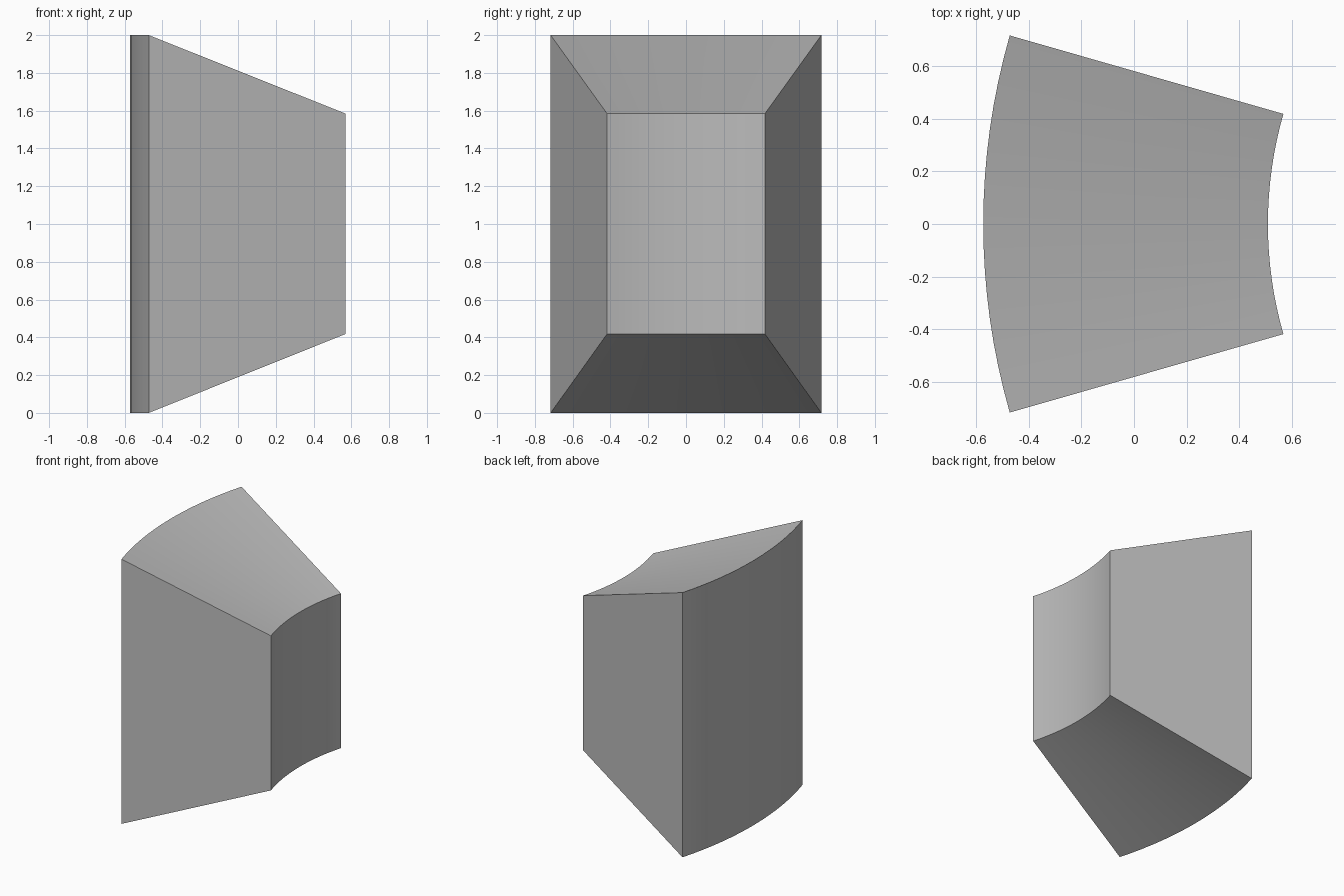
import bpy, bmesh
from math import radians
from mathutils import Matrix, Vector

cube = bpy.data.objects.get("Cube")
if cube:
    bpy.data.objects.remove(cube, do_unlink=True)

AXIS_X = 2.027              # vertical axis the block curves around
OUTER_R, INNER_R = 2.6, 1.518
HALF_ANGLE = radians(16)
STEPS = 16
INNER_LOW, INNER_HIGH = 0.417, 1.585

# Plain grey stone
grey = bpy.data.materials.new("grey stone")
grey.use_nodes = True
color = (0.5, 0.5, 0.5, 1)
grey.diffuse_color = color
grey.node_tree.nodes["Principled BSDF"].inputs["Base Color"].default_value = color

# Tapered cross-section, swept around the axis
bm = bmesh.new()
center = Vector((AXIS_X, 0, 0))
section = [(OUTER_R, 0), (INNER_R, INNER_LOW), (INNER_R, INNER_HIGH), (OUTER_R, 2)]
start = bm.faces.new([bm.verts.new((AXIS_X - r, 0, z)) for r, z in section])
bmesh.ops.rotate(bm, verts=bm.verts, cent=center,
                 matrix=Matrix.Rotation(-HALF_ANGLE, 3, "Z"))
bmesh.ops.spin(bm, geom=[start] + start.edges[:] + start.verts[:], cent=center,
               axis=(0, 0, 1), angle=2 * HALF_ANGLE, steps=STEPS, use_duplicate=False)

# Make sure both radial ends are closed
rim = [e for e in bm.edges if e.is_boundary]
if rim:
    bmesh.ops.holes_fill(bm, edges=rim)
bmesh.ops.recalc_face_normals(bm, faces=bm.faces)

mesh = bpy.data.meshes.new("wedge_block")
bm.to_mesh(mesh)
bm.free()
mesh.materials.append(grey)
block = bpy.data.objects.new("wedge_block", mesh)
bpy.context.collection.objects.link(block)

# Smooth curved walls with crisp corners
bpy.ops.object.select_all(action="DESELECT")
block.select_set(True)
bpy.context.view_layer.objects.active = block
bpy.ops.object.shade_smooth_by_angle(angle=radians(20))
